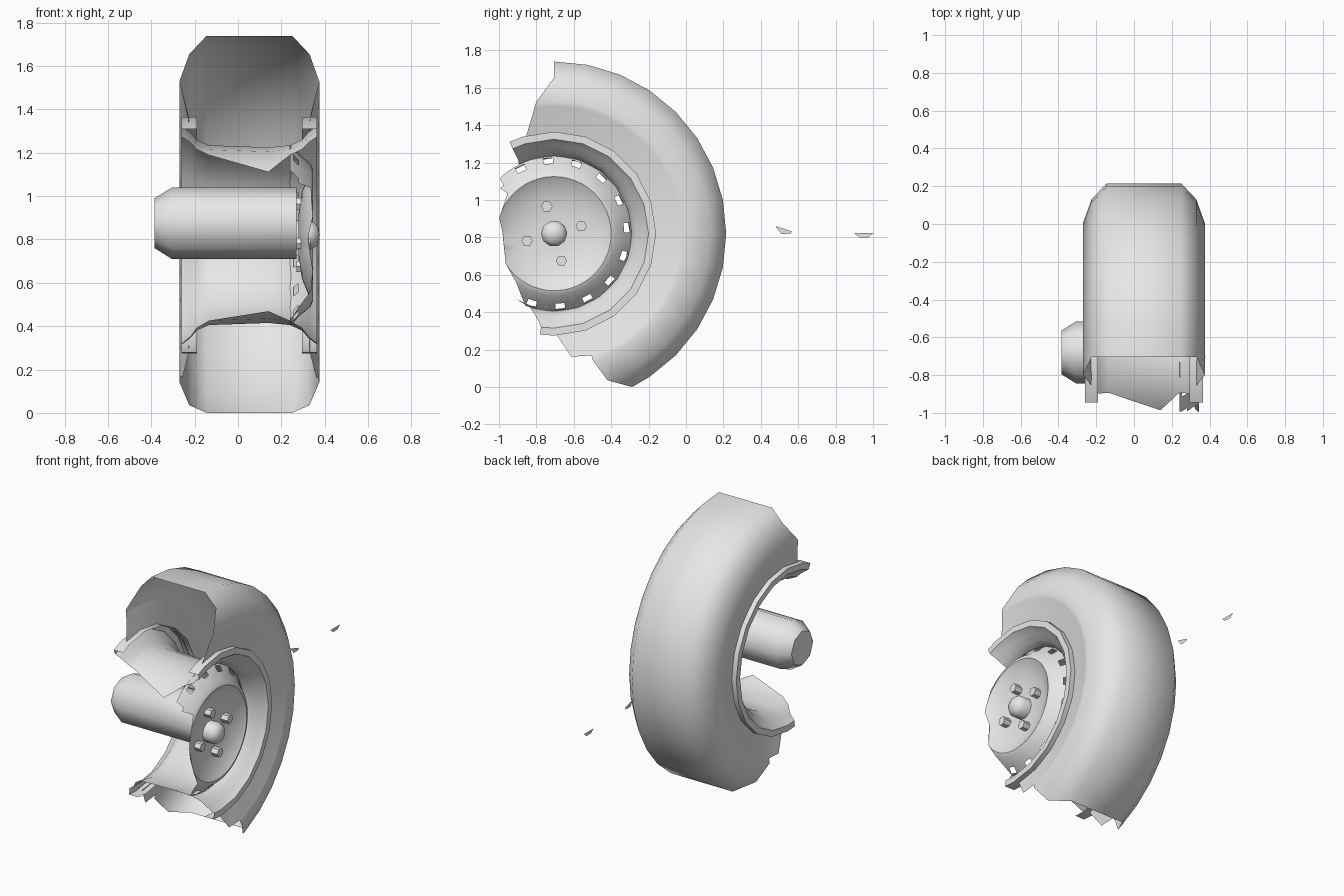
import bpy, bmesh
from math import radians, cos, sin, pi

cube = bpy.data.objects.get("Cube")
if cube:
    bpy.data.objects.remove(cube, do_unlink=True)

CY, CZ = -0.705, 0.82      # wheel axis
MID = 0.0525               # middle of the wheel's width

grey = bpy.data.materials.new("light_grey")
grey.use_nodes = True
grey.diffuse_color = (0.8, 0.8, 0.8, 1)
grey.node_tree.nodes["Principled BSDF"].inputs["Base Color"].default_value = (0.8, 0.8, 0.8, 1)


def finish(name, bm, angle):
    bmesh.ops.remove_doubles(bm, verts=bm.verts, dist=0.0005)
    bmesh.ops.recalc_face_normals(bm, faces=bm.faces)
    mesh = bpy.data.meshes.new(name)
    bm.to_mesh(mesh)
    bm.free()
    mesh.materials.append(grey)
    obj = bpy.data.objects.new(name, mesh)
    bpy.context.collection.objects.link(obj)
    bpy.ops.object.select_all(action='DESELECT')
    obj.select_set(True)
    bpy.context.view_layer.objects.active = obj
    bpy.ops.object.shade_smooth_by_angle(angle=radians(angle))
    return obj


def lathe(name, profile, steps, angle=60, phase=0.0, centre=(CY, CZ), hole=None):
    """Sweep (x, radius, start, end) rows round x; differing limits give a torn edge."""
    bm = bmesh.new()
    grid = [phase + 360 * k / steps for k in range(-steps // 2 - 1, steps // 2 + 2)]
    rows = []
    for x, r, a0, a1 in profile:
        row = []
        for g in grid:
            a = radians(min(max(g, a0), a1))
            row.append(bm.verts.new((x, centre[0] + r * cos(a), centre[1] + r * sin(a))))
        rows.append(row)
    for i in range(len(rows) - 1):
        for k in range(len(grid) - 1):
            if hole and hole(i, k):
                continue
            bm.faces.new((rows[i][k], rows[i][k + 1], rows[i + 1][k + 1], rows[i + 1][k]))
    bmesh.ops.dissolve_degenerate(bm, dist=0.0005, edges=bm.edges)
    return finish(name, bm, angle)


def mirrored(half):
    return [(2 * MID - x, r, a, b) for x, r, a, b in half] + half[::-1]


# Torn tyre shell
tyre_half = [
    (0.33, 0.535, -89, 106.5),
    (0.362, 0.665, -82, 99.5),
    (0.366, 0.68, -73, 99),
    (0.375, 0.71, -73, 97.7),
    (0.33, 0.835, -70, 90),
    (0.25, 0.92, -63, 90),
]
lathe("tyre", mirrored(tyre_half), 32, 75)

# Torn rim barrel with a folded lip on each side
lip = [
    (0.295, 0.545, -98, 116),
    (0.365, 0.545, -98, 116),
    (0.365, 0.505, -98, 116),
    (0.325, 0.475, -100, 116),
    (0.295, 0.44, -104, 116),
    (0.24, 0.415, -108, 117),
]
left_lip = [(2 * MID - x, r, a, b) for x, r, a, b in lip]
lathe("rim_barrel", left_lip + [(0.14, 0.405, -120, 134)] + lip[::-1], 20, 40)

# Dished wheel disc with a ring of vent holes and a torn front edge
disc = [
    (0.24, 0.415, -112, 134),
    (0.255, 0.405, -113, 135),
    (0.28, 0.375, -118, 140),
    (0.335, 0.33, -128, 139),
    (0.345, 0.305, -148, 164),
    (0.325, 0.275, -180, 180),
    (0.295, 0.2, -180, 180),
    (0.28, 0.1, -180, 180),
    (0.28, 0, -180, 180),
]
lathe("wheel_disc", disc, 48, 40, phase=0.95,
      hole=lambda i, k: i == 1 and (k - 25) % 3 == 0)


def turned(name, rows, sides, centre=(CY, CZ), angle=60, phase=0):
    return lathe(name, [(x, r, -180, 180) for x, r in rows], sides, angle, phase, centre)


# Axle housing, set slightly off the wheel's axis
turned("axle_housing", [(-0.385, 0), (-0.385, 0.115), (-0.305, 0.165), (0.27, 0.165), (0.27, 0)],
       8, (-0.68, 0.875), 50)

# Hub cap and wheel bolts
turned("hub_cap", [(0.27, 0.07), (0.335, 0.07), (0.365, 0.05), (0.378, 0)], 10)
for n in range(4):
    a = radians(15) + n * pi / 2
    turned("wheel_bolt_%d" % (n + 1), [(0.27, 0.03), (0.335, 0.03), (0.335, 0)], 6,
           (CY + 0.15 * cos(a), CZ + 0.15 * sin(a)), 30)

# Loose flat splinters behind the wheel
splinters = {
    "near_splinter": [(0.478, 0.86), (0.565, 0.833), (0.56, 0.82), (0.51, 0.818)],
    "far_splinter": [(0.9, 0.823), (1.0, 0.823), (0.975, 0.8), (0.925, 0.8)],
}
for name, points in splinters.items():
    bm = bmesh.new()
    bm.faces.new([bm.verts.new((0.055, y, z)) for y, z in points])
    finish(name, bm, 30)
